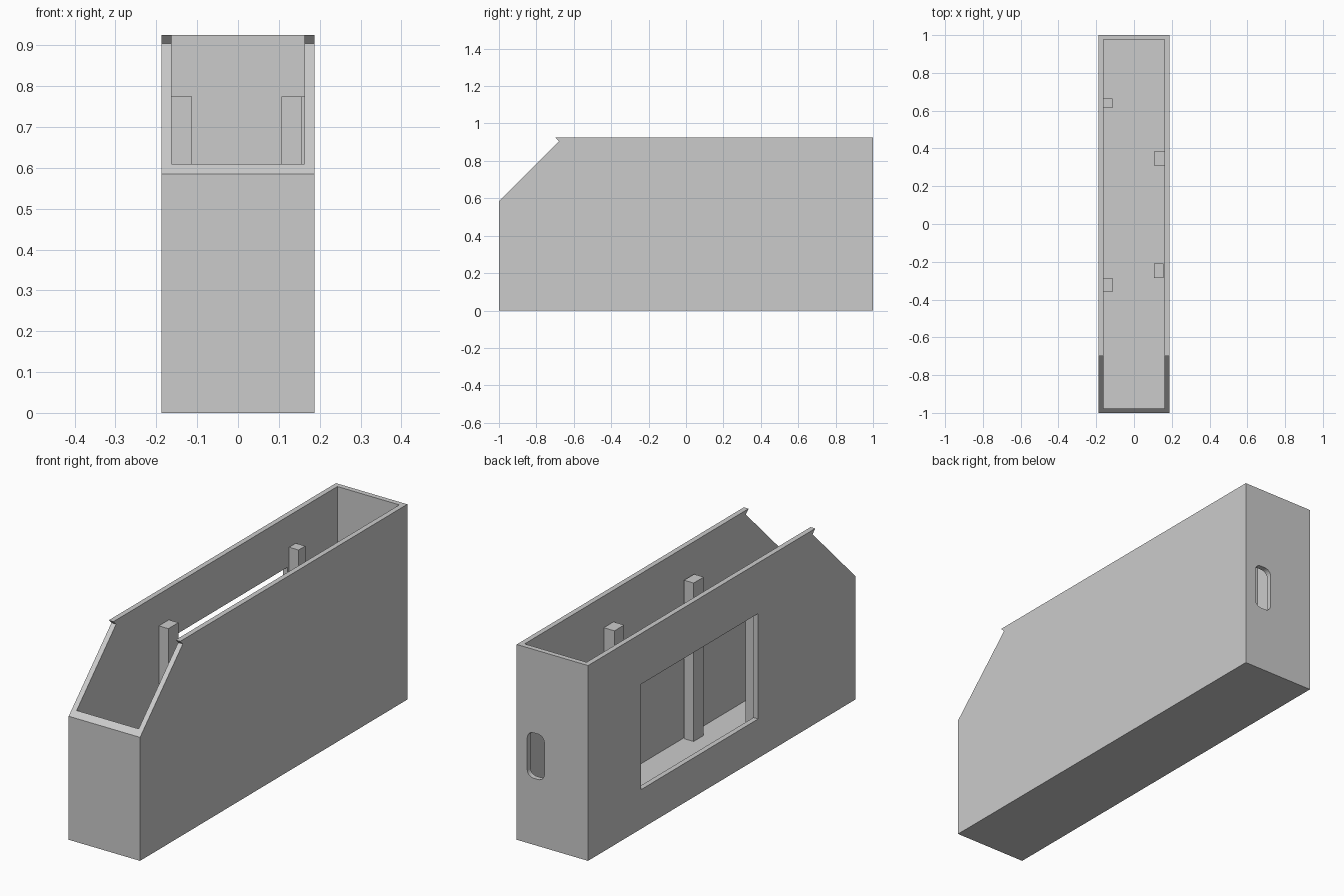
import bpy
import bmesh

if "Cube" in bpy.data.objects:
    bpy.data.objects.remove(bpy.data.objects["Cube"], do_unlink=True)

HALF_W, WALL, HEIGHT = 0.187, 0.0245, 0.925
FLOOR = 0.0245
INNER = HALF_W - WALL

grey = bpy.data.materials.new("light_grey")
grey.use_nodes = True
colour = (0.6, 0.6, 0.6, 1)
grey.diffuse_color = colour
grey.node_tree.nodes["Principled BSDF"].inputs["Base Color"].default_value = colour


def add_object(name, bm):
    bmesh.ops.recalc_face_normals(bm, faces=bm.faces)
    mesh = bpy.data.meshes.new(name)
    bm.to_mesh(mesh)
    bm.free()
    mesh.materials.append(grey)
    obj = bpy.data.objects.new(name, mesh)
    bpy.context.collection.objects.link(obj)
    return obj


def box(name, x, y, z, corner_radius=0):
    """Box between (min, max) pairs; optionally rounds the edges along y."""
    bm = bmesh.new()
    bmesh.ops.create_cube(bm, size=1)
    for v in bm.verts:
        v.co = [r[0] if c < 0 else r[1] for c, r in zip(v.co, (x, y, z))]
    if corner_radius:
        edges = [e for e in bm.edges
                 if abs(e.verts[0].co.y - e.verts[1].co.y) > 1e-4]
        bmesh.ops.bevel(bm, geom=edges, offset=corner_radius, segments=6,
                        profile=0.5, affect='EDGES')
    return add_object(name, bm)


def cut(obj, cutters):
    """Subtract the cutters, bake the result and remove the cutters."""
    for c in cutters:
        c.hide_render = True
        mod = obj.modifiers.new(c.name, 'BOOLEAN')
        mod.operation, mod.solver, mod.object = 'DIFFERENCE', 'EXACT', c
    graph = bpy.context.evaluated_depsgraph_get()
    baked = bpy.data.meshes.new_from_object(obj.evaluated_get(graph))
    obj.modifiers.clear()
    obj.data = baked
    for c in cutters:
        bpy.data.objects.remove(c, do_unlink=True)


# Shell: side profile with sloped front and small lip, extruded across x
profile = [(-1, 0), (1, 0), (1, HEIGHT), (-0.70, HEIGHT),
           (-0.68, 0.905), (-1, 0.585)]
bm = bmesh.new()
side = bm.faces.new([bm.verts.new((-HALF_W, y, z)) for y, z in profile])
new = bmesh.ops.extrude_face_region(bm, geom=[side])["geom"]
bmesh.ops.translate(bm, vec=(2 * HALF_W, 0, 0),
                    verts=[g for g in new if isinstance(g, bmesh.types.BMVert)])
shell = add_object("box_shell", bm)

# Open cavity, side window and rounded slot in the back wall
cut(shell, [
    box("cavity_cutter", (-INNER, INNER), (WALL - 1, 1 - WALL), (FLOOR, 1.2)),
    box("window_cutter", (-0.25, -0.1), (-0.273, 0.603), (0.186, 0.685)),
    box("slot_cutter", (0.042, 0.132), (0.9, 1.1), (0.315, 0.53), 0.033),
])

# Inner posts standing on the floor along both side walls
posts = {
    "left_back_post": ((0.107, INNER), (0.31, 0.383)),
    "left_front_post": ((0.107, 0.157), (-0.285, -0.21)),
    "right_back_post": ((-INNER, -0.113), (0.615, 0.665)),
    "right_front_post": ((-INNER, -0.113), (-0.36, -0.285)),
}
for name, (x, y) in posts.items():
    box(name, x, y, (FLOOR, 0.775))
